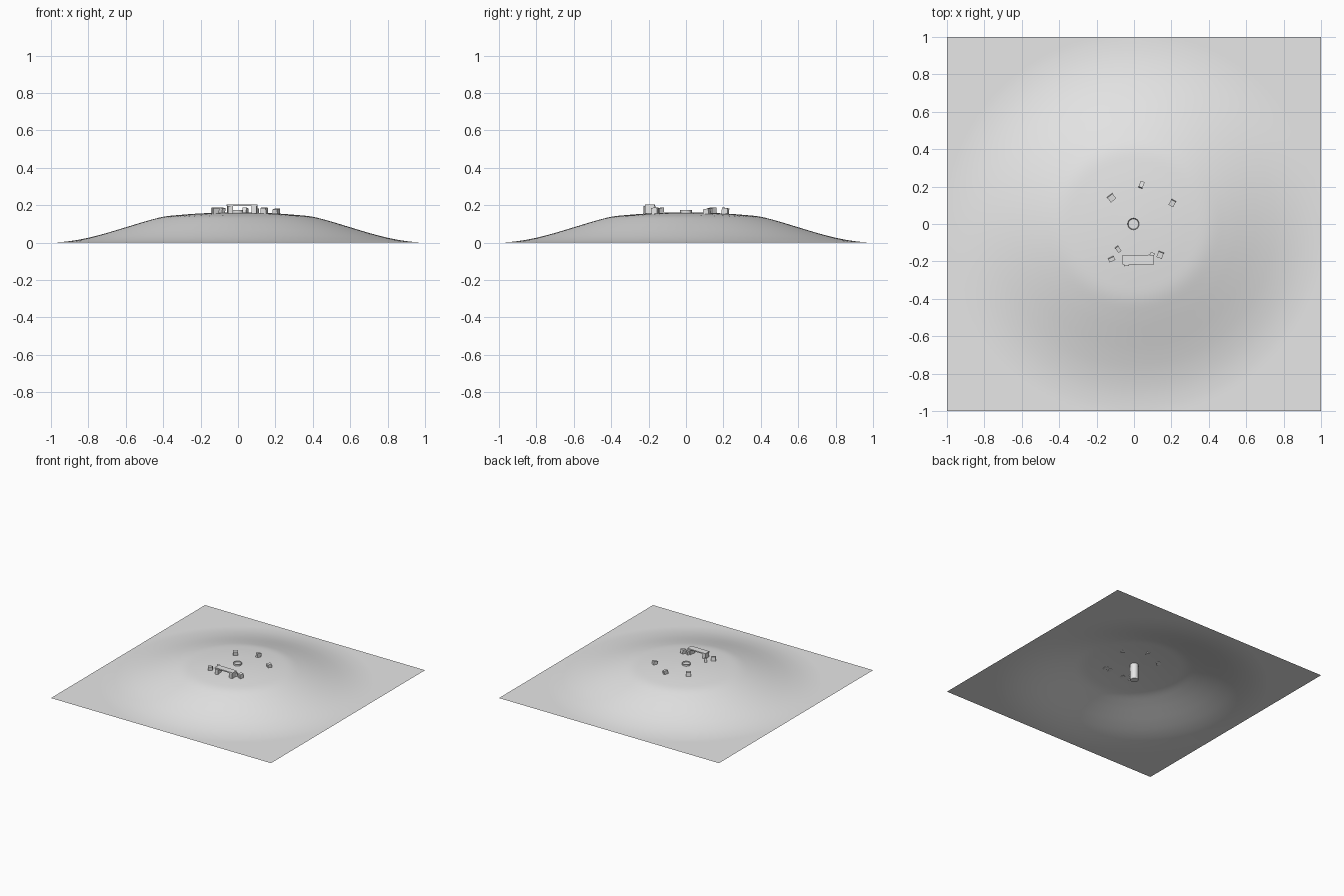
import bpy, bmesh, math
from mathutils import Matrix

if "Cube" in bpy.data.objects:
    bpy.data.objects.remove(bpy.data.objects["Cube"])

grey = bpy.data.materials.new("pale_grey")
grey.diffuse_color = (0.8, 0.8, 0.8, 1)
grey.use_nodes = True
grey.node_tree.nodes["Principled BSDF"].inputs["Base Color"].default_value = grey.diffuse_color

# hill height at every 0.1 of radius
PROFILE = [.162, .160, .156, .149, .138, .112, .082, .052, .026, .008, 0, 0, 0, 0, 0, 0, 0]


def height(x, y):
    r = math.hypot(x, y) * 10
    i = int(r)
    t = r - i
    a, b = PROFILE[i], PROFILE[i + 1]
    m0 = (b - PROFILE[abs(i - 1)]) / 2
    m1 = (PROFILE[min(i + 2, 16)] - a) / 2
    h = (2*t**3 - 3*t*t + 1)*a + (t**3 - 2*t*t + t)*m0 + (3*t*t - 2*t**3)*b + (t**3 - t*t)*m1
    return max(h, 0)


def finish(bm, name, smooth=False):
    me = bpy.data.meshes.new(name)
    bm.to_mesh(me)
    bm.free()
    me.materials.append(grey)
    if smooth:
        for p in me.polygons:
            p.use_smooth = True
    ob = bpy.data.objects.new(name, me)
    bpy.context.collection.objects.link(ob)
    return ob


def box(name, loc, size, rot=0, tilt=0):
    bm = bmesh.new()
    mat = (Matrix.Translation(loc) @ Matrix.Rotation(math.radians(rot), 4, 'Z')
           @ Matrix.Rotation(math.radians(tilt), 4, 'X') @ Matrix.Diagonal((*size, 1)))
    bmesh.ops.create_cube(bm, size=1, matrix=mat)
    return finish(bm, name)


# hill sheet
bm = bmesh.new()
bmesh.ops.create_grid(bm, x_segments=80, y_segments=80, size=1)
for v in bm.verts:
    v.co.z = height(v.co.x, v.co.y)
finish(bm, "hill_ground", True)

# round pit, reaching down under the hill, with a shallow rim
bm = bmesh.new()
bmesh.ops.create_cone(bm, cap_ends=True, segments=24, radius1=.031, radius2=.031, depth=.145,
                      matrix=Matrix.Translation((-.003, 0, .1025)))
top = max(bm.faces, key=lambda f: f.calc_center_median().z)
bmesh.ops.inset_region(bm, faces=[top], thickness=.004)
bmesh.ops.translate(bm, verts=top.verts[:], vec=(0, 0, -.006))
finish(bm, "round_pit")

# bench: seat plank and two block legs
box("bench_seat", (.022, -.192, .199), (.166, .052, .009), -1)
box("bench_leg_left", (-.043, -.196, .176), (.026, .058, .042), 6)
box("bench_leg_right", (.088, -.192, .176), (.026, .054, .042), -5)

# loose blocks around the pit: x, y, width, depth, tall, turn, tilt
BLOCKS = [(-.12, .14, .036, .032, .034, 38, 6), (.04, .21, .022, .034, .034, -22, -8),
          (.205, .112, .028, .032, .03, -28, 8), (.14, -.165, .030, .032, .036, -20, 6),
          (-.085, -.135, .020, .030, .032, 35, 8), (-.12, -.188, .034, .020, .036, 25, 6),
          (.095, -.166, .022, .028, .03, -30, 0)]
for n, (x, y, w, d, h, turn, tilt) in enumerate(BLOCKS):
    box(f"loose_block_{n + 1}", (x, y, height(x, y) + h / 2 - .004), (w, d, h), turn, tilt)
